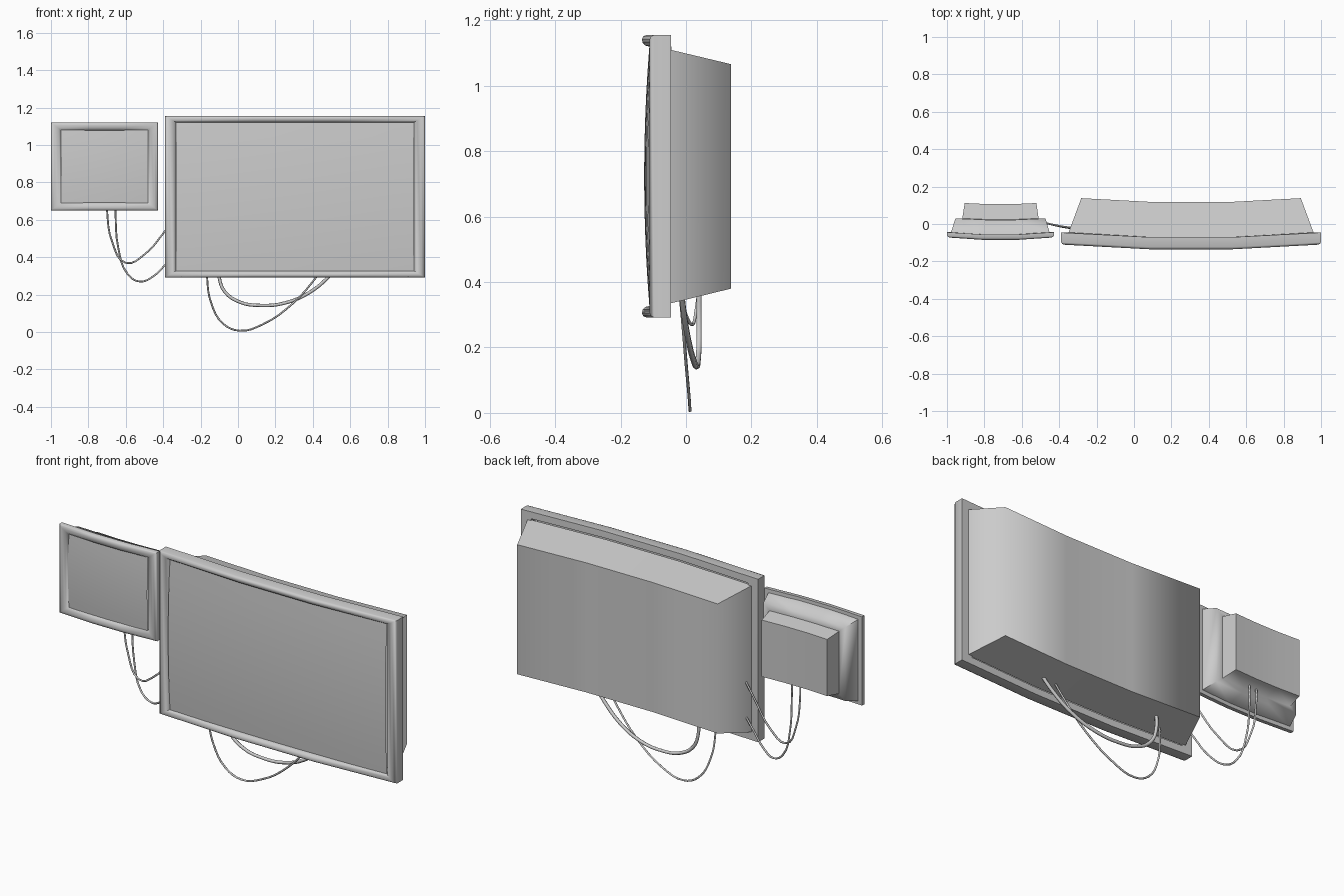
import bpy, bmesh, math

if "Cube" in bpy.data.objects:
    bpy.data.objects.remove(bpy.data.objects["Cube"])


def finish(name, bm, angle):
    bmesh.ops.recalc_face_normals(bm, faces=bm.faces)
    me = bpy.data.meshes.new(name)
    bm.to_mesh(me)
    bm.free()
    ob = bpy.data.objects.new(name, me)
    bpy.context.collection.objects.link(ob)
    bpy.ops.object.select_all(action='DESELECT')
    ob.select_set(True)
    bpy.context.view_layer.objects.active = ob
    bpy.ops.object.shade_smooth_by_angle(angle=math.radians(angle))
    return ob


def ring(bm, x0, x1, z0, z1, y, bow):
    """Rectangle with three segments along x, its ends swept back by bow."""
    d = (x1 - x0) / 3
    row = [(x0, y + bow), (x0 + d, y), (x1 - d, y), (x1, y + bow)]
    pts = [(x, yy, z0) for x, yy in row] + [(x, yy, z1) for x, yy in reversed(row)]
    return [bm.verts.new(p) for p in pts]


def bridge(bm, a, b):
    n = len(a)
    for i in range(n):
        bm.faces.new((a[i], a[(i + 1) % n], b[(i + 1) % n], b[i]))


def frame(name, box, wx, wz, profile, bow):
    """Closed bezel; profile is (fraction of bar width, y)."""
    x0, x1, z0, z1 = box
    bm = bmesh.new()
    rs = [ring(bm, x0 + wx * t, x1 - wx * t, z0 + wz * t, z1 - wz * t, y, bow)
          for t, y in profile]
    for i in range(len(rs)):
        bridge(bm, rs[i], rs[(i + 1) % len(rs)])
    finish(name, bm, 50)


def shell(name, sections):
    """Tapered rear housing, closed at both ends."""
    bm = bmesh.new()
    rs = [ring(bm, *s) for s in sections]
    for a, b in zip(rs, rs[1:]):
        bridge(bm, a, b)
    for r in (rs[0], rs[-1]):
        for i in range(3):
            bm.faces.new((r[i], r[i + 1], r[6 - i], r[7 - i]))
    finish(name, bm, 75)


def screen(name, x0, x1, z0, z1, y, bulge):
    """Gently domed glass."""
    bm = bmesh.new()
    nx, nz = 12, 10
    g = []
    for j in range(nz + 1):
        v = 2 * j / nz - 1
        g.append([])
        for i in range(nx + 1):
            u = 2 * i / nx - 1
            g[-1].append(bm.verts.new((x0 + (x1 - x0) * i / nx,
                                       y + bulge * (u * u + v * v),
                                       z0 + (z1 - z0) * j / nz)))
    for j in range(nz):
        for i in range(nx):
            bm.faces.new((g[j][i], g[j][i + 1], g[j + 1][i + 1], g[j + 1][i]))
    ob = finish(name, bm, 60)
    # dome must face the viewer
    if ob.data.polygons[0].normal.y > 0:
        ob.data.flip_normals()


def cable(name, pts, r):
    cu = bpy.data.curves.new(name, 'CURVE')
    cu.dimensions = '3D'
    cu.bevel_depth = r
    cu.bevel_resolution = 1
    cu.resolution_u = 4
    cu.use_fill_caps = True
    sp = cu.splines.new('BEZIER')
    sp.bezier_points.add(len(pts) - 1)
    for b, p in zip(sp.bezier_points, pts):
        b.co = p
        b.handle_left_type = b.handle_right_type = 'AUTO'
    ob = bpy.data.objects.new(name, cu)
    bpy.context.collection.objects.link(ob)


# large monitor
frame("large_frame", (-0.39, 1.0, 0.292, 1.155), 0.06, 0.035,
      [(1, -0.07), (0, -0.07), (0, -0.122), (0.12, -0.131), (0.35, -0.135),
       (0.7, -0.132), (0.92, -0.124), (1, -0.112)], 0.024)
screen("large_screen", -0.331, 0.941, 0.326, 1.121, -0.128, 0.016)
shell("large_housing", [(-0.352, 0.962, 0.334, 1.111, -0.075, 0.024),
                        (-0.282, 0.892, 0.38, 1.066, 0.117, 0.021)])

# small monitor
frame("small_frame", (-1.0, -0.428, 0.65, 1.12), 0.055, 0.042,
      [(1, -0.056), (0, -0.056), (0, -0.076), (0.12, -0.082), (0.35, -0.085),
       (0.7, -0.083), (0.92, -0.077), (1, -0.07)], 0.012)
screen("small_screen", -0.946, -0.482, 0.691, 1.079, -0.079, 0.008)
shell("small_housing", [(-0.98, -0.45, 0.668, 1.103, -0.06, 0.01),
                        (-0.955, -0.473, 0.69, 1.082, 0.022, 0.007),
                        (-0.918, -0.51, 0.72, 1.05, 0.024, 0.006),
                        (-0.905, -0.522, 0.735, 1.035, 0.106, 0.006)])

# cables between the monitors
cable("link_cable_upper", [(-0.70, 0.045, 0.74), (-0.70, 0.045, 0.65), (-0.672, 0.04, 0.48),
                           (-0.60, 0.025, 0.37), (-0.50, 0.01, 0.415),
                           (-0.39, -0.012, 0.54), (-0.32, -0.022, 0.63)], 0.005)
cable("link_cable_lower", [(-0.655, 0.05, 0.74), (-0.655, 0.05, 0.65), (-0.64, 0.045, 0.45),
                           (-0.59, 0.03, 0.31), (-0.525, 0.02, 0.27),
                           (-0.45, 0.0, 0.30), (-0.385, -0.015, 0.365),
                           (-0.32, -0.025, 0.44)], 0.005)

# cables hanging under the large monitor
cable("hanging_cable_thin", [(-0.165, -0.015, 0.38), (-0.165, -0.01, 0.29), (-0.145, 0.0, 0.16),
                             (-0.08, 0.01, 0.045), (0.01, 0.012, 0.007), (0.13, 0.01, 0.04),
                             (0.29, 0.0, 0.15), (0.42, -0.012, 0.295), (0.48, -0.02, 0.38)], 0.005)
cable("hanging_cable_thick", [(-0.10, 0.04, 0.39), (-0.10, 0.04, 0.29), (-0.07, 0.04, 0.215),
                              (0.01, 0.037, 0.16), (0.12, 0.033, 0.142), (0.25, 0.025, 0.155),
                              (0.38, 0.01, 0.21), (0.485, -0.005, 0.295),
                              (0.56, -0.015, 0.38)], 0.009)
